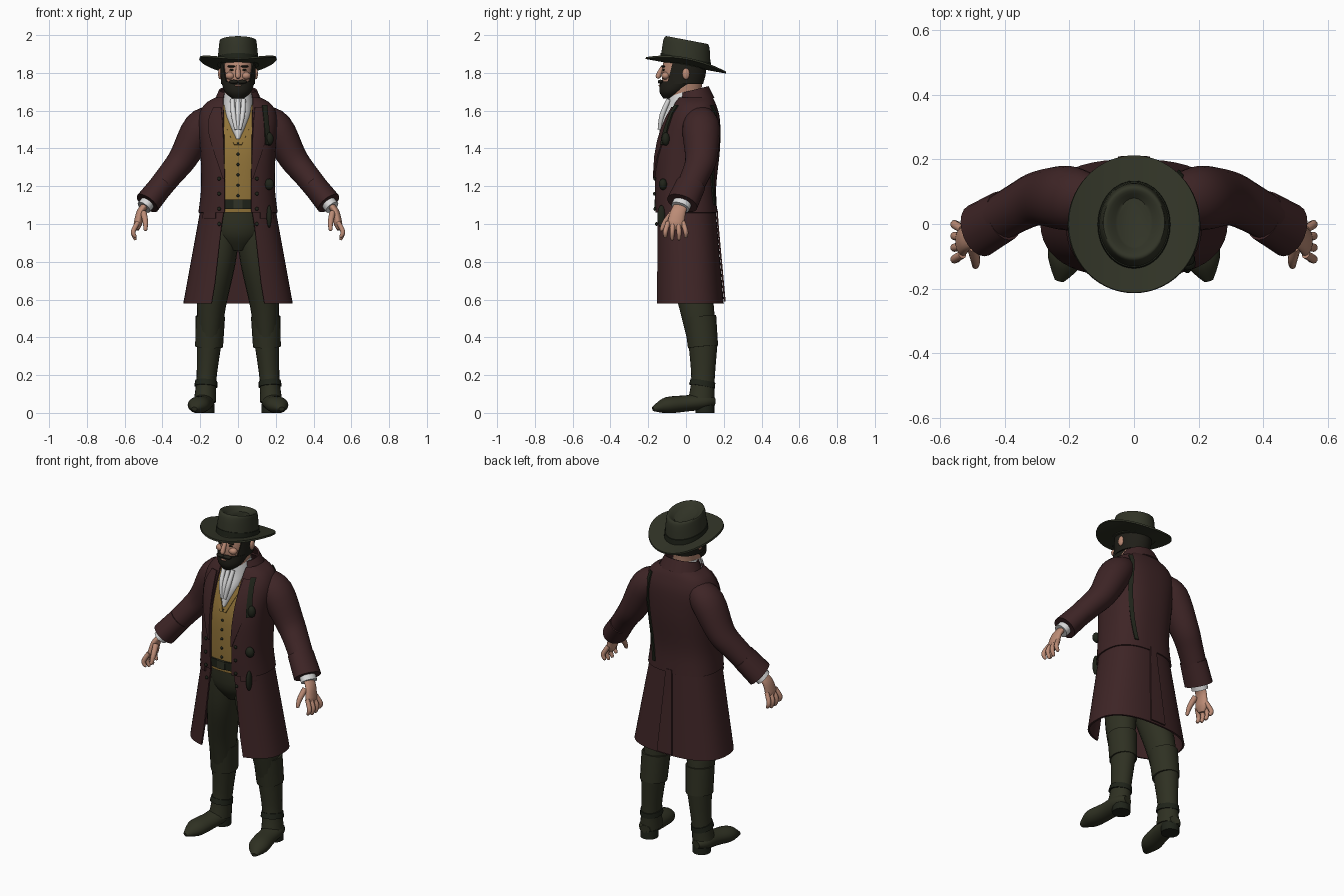
import bpy, bmesh
from math import sin, cos, asin, pi, radians, copysign
from mathutils import Vector, Matrix

default_cube = bpy.data.objects.get("Cube")
if default_cube:
    bpy.data.objects.remove(default_cube, do_unlink=True)


def material(name, red, green, blue):
    mat = bpy.data.materials.new(name)
    mat.use_nodes = True
    mat.diffuse_color = (red, green, blue, 1)
    shader = mat.node_tree.nodes["Principled BSDF"]
    shader.inputs["Base Color"].default_value = mat.diffuse_color
    shader.inputs["Roughness"].default_value = 0.8
    return mat


COAT = material("dark maroon wool", .048, .018, .019)
CLOTH = material("dark olive cloth", .028, .03, .016)
FELT = material("olive felt", .031, .034, .02)
LEATHER = material("dark leather", .014, .017, .01)
SKIN = material("skin", .5, .26, .18)
VEST = material("ochre vest", .28, .17, .04)
LINEN = material("white linen", .7, .7, .7)
HAIR = material("dark hair", .014, .013, .009)
BOXY = .8  # superellipse power of the clothed torso


def finish(name, bm, mat, mirror=False, thick=0):
    """Turn a bmesh into a smooth-shaded object with sharp creases."""
    bmesh.ops.recalc_face_normals(bm, faces=bm.faces)
    if thick:
        bmesh.ops.solidify(bm, geom=bm.faces[:], thickness=thick)
        bmesh.ops.recalc_face_normals(bm, faces=bm.faces)
    mesh = bpy.data.meshes.new(name)
    bm.to_mesh(mesh)
    bm.free()
    mesh.materials.append(mat)
    mesh.shade_smooth()
    mesh.set_sharp_from_angle(angle=radians(40))
    obj = bpy.data.objects.new(name, mesh)
    bpy.context.scene.collection.objects.link(obj)
    if mirror:
        obj.modifiers.new("mirror", 'MIRROR')


def dense(rows, steps=4):
    """Catmull-Rom interpolation of a list of tuples."""
    out = []
    for i in range(len(rows) - 1):
        before, after = rows[max(i - 1, 0)], rows[min(i + 2, len(rows) - 1)]
        for j in range(steps):
            t = j / steps
            out.append(tuple(
                b + t * (c - a) / 2 + t * t * (a - 2.5 * b + 2 * c - d / 2)
                + t ** 3 * (1.5 * (b - c) + (d - a) / 2)
                for a, b, c, d in zip(before, rows[i], rows[i + 1], after)))
    return out + [tuple(rows[-1])]


def grid(rings, closed, caps=True):
    """Join rows of points with quads."""
    bm = bmesh.new()
    verts = [[bm.verts.new(p) for p in ring] for ring in rings]
    count = len(verts[0])
    for low, high in zip(verts, verts[1:]):
        for i in range(count if closed else count - 1):
            j = (i + 1) % count
            bm.faces.new((low[i], low[j], high[j], high[i]))
    if closed and caps:
        bm.faces.new(verts[0])
        bm.faces.new(verts[-1])
    return bm


def loft(name, rows, mat, power=1, tilt=0, gap=None, sides=44):
    """Stack rings; row = height, half width, front y, back y.
    A gap (bottom, top) leaves the front open by that half width."""
    rows = dense(rows)
    rings = []
    for k, (z, half, front, back) in enumerate(rows):
        start = 0
        if gap:
            opening = gap[0] + (gap[1] - gap[0]) * k / (len(rows) - 1)
            start = asin(min(opening / half, 1) ** (1 / power))
        ring = []
        for i in range(sides + 1 if gap else sides):
            t = start + 2 * (pi - start) * i / sides
            x = half * copysign(abs(sin(t)) ** power, sin(t))
            depth = copysign(abs(cos(t)) ** power, cos(t))
            y = (front + back) / 2 - (back - front) / 2 * depth
            ring.append((x, y, z + tilt * y))
        rings.append(ring)
    finish(name, grid(rings, not gap), mat, thick=.01 if gap else 0)


def section(rows, z):
    return min(dense(rows, 12), key=lambda row: abs(row[0] - z))


def band(name, rows, low, high, grow, mat, **options):
    """A belt lying just outside a lofted body."""
    belt = []
    for z in (low, high):
        half, front, back = section(rows, z)[1:]
        belt.append((z, half + grow, front - grow, back + grow))
    loft(name, belt, mat, **options)


def tube(name, rows, mat, ref=(0, 1, 0), flat=1.0, dome=False, sides=20, mirror=True):
    """Sweep ellipses; row = x, y, z, radius along ref; flat scales the other radius."""
    rows = dense(rows)
    if dome:
        tip, radius = Vector(rows[-1][:3]), rows[-1][3]
        ahead = (tip - Vector(rows[-2][:3])).normalized()
        rows.append((*(tip + ahead * radius * .7), radius / 2))
    points = [Vector(row[:3]) for row in rows]
    rings = []
    for i, row in enumerate(rows):
        along = (points[min(i + 1, len(points) - 1)] - points[max(i - 1, 0)]).normalized()
        u = Vector(ref)
        u = (u - along * u.dot(along)).normalized() * row[3]
        v = along.cross(u) * flat
        angles = [2 * pi * j / sides for j in range(sides)]
        ring = [points[i] + u * cos(a) + v * sin(a) for a in angles]
        for p in ring:
            p.z = max(p.z, 0)
        rings.append(ring)
    finish(name, grid(rings, True), mat, mirror)


def ball(name, place, size, mat, mirror=False):
    bm = bmesh.new()
    bmesh.ops.create_uvsphere(bm, u_segments=14, v_segments=8, radius=1,
                              matrix=Matrix.LocRotScale(Vector(place), None, Vector(size)))
    finish(name, bm, mat, mirror)


def surface_y(body, x, z, back=False):
    """Depth of a boxy lofted body at x, z."""
    half, front, rear = section(body, z)[1:]
    angle = asin(min(abs(x) / half, 1) ** (1 / BOXY))
    depth = (rear - front) / 2 * cos(angle) ** BOXY
    return (front + rear) / 2 + (depth if back else -depth)


def drape(name, body, rows, mat, back=False, lift=.01, mirror=False):
    """Lay a thin plate on a body; row = height, inner x, outer x."""
    rings = []
    for z, inner, outer in dense(rows):
        xs = [inner + (outer - inner) * i / 6 for i in range(7)]
        rings.append([(x, surface_y(body, x, z, back) + (lift if back else -lift), z)
                      for x in xs])
    finish(name, grid(rings, False), mat, mirror, thick=.008)


# Coat
torso = [(1.06, .21, -.165, .165), (1.2, .195, -.17, .16), (1.4, .2, -.16, .18),
         (1.55, .21, -.11, .18), (1.63, .18, -.07, .16), (1.67, .12, -.05, .14)]
skirt = [(.58, .29, -.165, .2), (1.1, .195, -.155, .155)]
loft("coat_body", torso, COAT, power=BOXY, gap=(.07, .08))
loft("coat_skirt", skirt, COAT, power=BOXY, gap=(.14, .07))
loft("coat_collar", [(1.63, .13, -.06, .15), (1.7, .1, -.04, .12)], COAT,
     tilt=.25, gap=(.09, .07))
drape("lapels", torso, [(1.62, .09, .13), (1.5, .08, .16), (1.24, .07, .08)], COAT,
      mirror=True)
drape("pocket_flaps", skirt, [(1.03, .12, .19), (1.09, .12, .18)], COAT, mirror=True)
drape("back_pleat", skirt, [(.59, -.05, .05), (1.08, -.02, .02)], COAT, back=True)
for i in range(4):
    z = 1 + .08 * i
    y = surface_y(skirt if i < 1 else torso, .1, z)
    ball("coat_buttons", (.1, y - .01, z), (.01, .007, .01), LEATHER, mirror=True)

# Sleeves and cuffs
elbow, wrist = Vector((.36, .05, 1.26)), Vector((.48, -.02, 1.11))


def forearm(t, radius):
    return (*elbow.lerp(wrist, t), radius)


tube("sleeves", [(.12, .08, 1.57, .07), (.2, .08, 1.51, .1), (.29, .08, 1.35, .085),
                 forearm(0, .075), forearm(.9, .07)], COAT, flat=.9)
tube("sleeve_cuffs", [forearm(.35, .08), forearm(1, .085)], COAT, flat=.8)
tube("shirt_cuffs", [forearm(.9, .05), forearm(1.15, .05)], LINEN, flat=.8)

# Hands
knuckles = Vector((.53, -.055, 1))
tube("palms", [forearm(1, .035), forearm(1.3, .04), (*knuckles, .045)], SKIN, flat=.5, dome=True)
for i in range(4):
    spread = i - 1.5
    root = knuckles + Vector((0, spread * .026, .01))
    middle = root + Vector((.025, spread * .01, -.05))
    tip = middle + Vector((-.01, 0, -.04 + .006 * spread ** 2))
    tube("fingers", [(*root, .013), (*middle, .013), (*tip, .01)], SKIN, dome=True, sides=10)
tube("thumbs", [(.5, -.07, 1.06, .017), (.49, -.11, 1.01, .015), (.49, -.13, .97, .01)],
     SKIN, dome=True, sides=10)

# Vest, neckcloth and belt
vest = [(z, half * .85, front + .015, back - .02) for z, half, front, back in torso[:-1]]
loft("vest", vest, VEST, power=BOXY)
loft("neckcloth", [(1.45, .01, -.145, -.1), (1.55, .06, -.13, 0), (1.63, .08, -.1, .08),
                   (1.7, .07, -.09, .08)], LINEN)
for x in (-.03, 0, .03):
    tube("neckcloth_fold", [(x, -.09, 1.66, .012), (x * .8, -.125, 1.58, .014),
                            (x * .3, -.14, 1.5, .01)], LINEN, mirror=False, sides=10)
for i in range(6):
    z = 1.15 + .055 * i
    ball("vest_button", (0, surface_y(vest, 0, z), z), (.008, .009, .008), LEATHER)
drape("vest_collar", vest, [(1.57, .06, .09), (1.42, 0, .02)], VEST, lift=.006, mirror=True)
band("belt", vest, 1.08, 1.13, .01, LEATHER, power=BOXY)
drape("belt_buckle", vest, [(1.08, -.025, .025), (1.13, -.025, .025)], FELT, lift=.014)

# Shoulder strap and hanging gear
drape("strap_front", torso, [(1.63, .13, .155), (1.42, .15, .175)], LEATHER, lift=.018)
drape("strap_back", torso, [(1.63, .13, .15), (1.4, .14, .16), (1.1, .1, .12)], LEATHER,
      back=True)
for z, width, height in ((1.45, .024, .035), (1.21, .026, .03), (1.04, .014, .06)):
    y = surface_y(torso, .165, z) - .01
    ball("hanging_gear", (.165, y, z), (width, .022, height), LEATHER)

# Trousers
loft("hips", [(.86, .06, -.07, .08), (.95, .15, -.13, .12), (1.09, .16, -.14, .12)], CLOTH)
tube("trouser_legs", [(.08, 0, .98, .11), (.1, .01, .8, .105), (.14, .055, .57, .092),
                      (.15, .08, .4, .075)], CLOTH, flat=.83)

# Boots
tube("boot_cuffs", [(.147, .075, .51, .085), (.153, .09, .35, .08)], CLOTH, flat=.92)
tube("boot_shafts", [(.153, .09, .37, .077), (.167, .09, .18, .062), (.175, .08, .06, .07)],
     CLOTH, flat=.85)
tube("boot_straps", [(.168, .09, .17, .066), (.17, .085, .14, .07)], LEATHER, flat=.88)
tube("boot_feet", [(.17, .15, .06, .03), (.18, .1, .06, .055), (.19, 0, .05, .057),
                   (.21, -.1, .04, .058), (.225, -.155, .026, .03)], CLOTH,
     ref=(1, 0, 0), flat=.75, dome=True)
tube("boot_heels", [(.175, .1, 0, .05), (.175, .1, .05, .05)], LEATHER)

# Head, hair and beard
loft("head", [(1.62, .06, -.05, .08), (1.7, .07, -.11, .08), (1.8, .083, -.128, .095),
              (1.9, .085, -.11, .1)], SKIN)
loft("beard", [(1.665, .03, -.12, -.05), (1.7, .07, -.14, 0), (1.755, .088, -.137, .08)], HAIR)
loft("hair", [(1.74, .09, -.13, .09), (1.8, .092, -.13, .105), (1.88, .092, -.13, .105)],
     HAIR, gap=(.06, .085))
ball("moustache", (.022, -.135, 1.753), (.027, .014, .011), HAIR, mirror=True)
ball("lower_lip", (0, -.14, 1.733), (.018, .006, .005), SKIN)
tube("nose", [(0, -.12, 1.835, .011), (0, -.14, 1.8, .013), (0, -.148, 1.78, .014)], SKIN,
     dome=True, sides=12, mirror=False)
ball("cheeks", (.042, -.108, 1.785), (.026, .022, .02), SKIN, mirror=True)
ball("eyes", (.034, -.119, 1.816), (.012, .006, .005), LEATHER, mirror=True)
ball("eyebrows", (.036, -.12, 1.834), (.022, .009, .006), HAIR, mirror=True)
ball("ears", (.094, 0, 1.795), (.012, .02, .03), SKIN, mirror=True)

# Hat
TILT = -.19
rings = []
for i in range(9):
    radius = .09 + .112 * i / 8
    spokes = [(radius * sin(t), radius * cos(t)) for t in (pi * j / 28 for j in range(56))]
    rings.append([(x, y * 1.05, 1.845 + TILT * y + .9 * x * x) for x, y in spokes])
finish("hat_brim", grid(rings, True, caps=False), FELT, thick=.01)
crown = [(1.84, .11, -.135, .13), (1.95, .1, -.12, .125), (1.975, .09, -.1, .11),
         (1.95, .05, -.07, .08)]
loft("hat_crown", crown, FELT, tilt=TILT)
band("hat_band", crown, 1.85, 1.88, .004, LEATHER, tilt=TILT)
